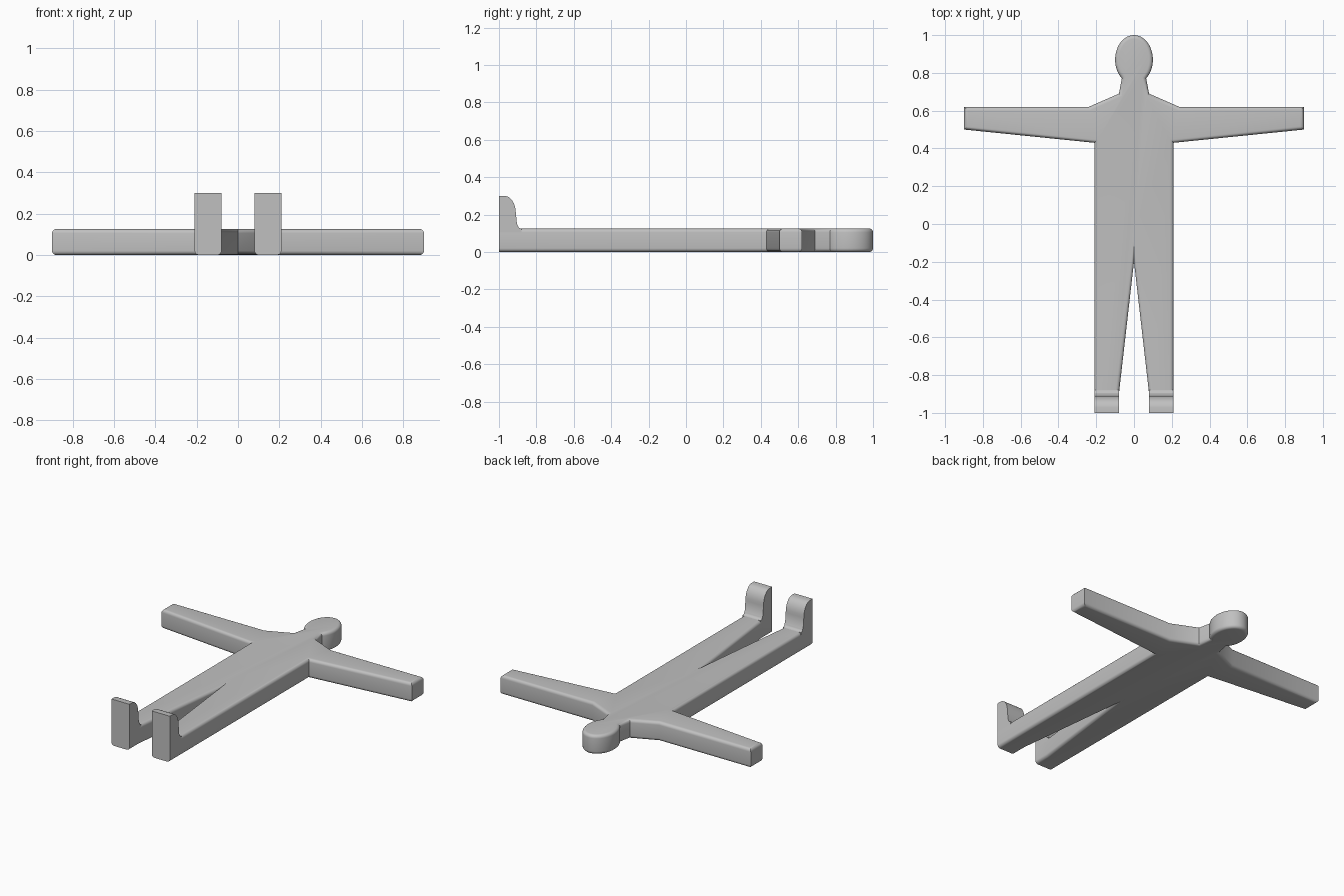
import bpy, bmesh, math
from mathutils import Vector

if "Cube" in bpy.data.objects:
    bpy.data.objects.remove(bpy.data.objects["Cube"])

H, R = 0.125, 0.02            # body thickness, rounded edge radius
HIP, INNER, TOE = 0.21, 0.08, -1.0

grey = bpy.data.materials.new("plain_grey")
grey.diffuse_color = (0.53, 0.53, 0.53, 1)
grey.use_nodes = True
grey.node_tree.nodes["Principled BSDF"].inputs["Base Color"].default_value = grey.diffuse_color


def finish(bm, name, angle):
    bmesh.ops.recalc_face_normals(bm, faces=bm.faces)
    mesh = bpy.data.meshes.new(name)
    bm.to_mesh(mesh)
    bm.free()
    mesh.materials.append(grey)
    ob = bpy.data.objects.new(name, mesh)
    bpy.context.collection.objects.link(ob)
    bpy.ops.object.select_all(action='DESELECT')
    ob.select_set(True)
    bpy.context.view_layer.objects.active = ob
    bpy.ops.object.shade_smooth_by_angle(angle=math.radians(angle))
    return ob


def inset(loop, d):
    """Mitred inset of a counter-clockwise outline; the flat sole edges stay put."""
    lines = []
    for a, b in zip(loop, loop[1:] + loop[:1]):
        t = (b - a).normalized()
        sole = abs(a.y - TOE) < 1e-5 and abs(b.y - TOE) < 1e-5
        lines.append((Vector((-t.y, t.x)), 0 if sole else d))
    out = []
    for i, p in enumerate(loop):
        (n1, d1), (n2, d2) = lines[i - 1], lines[i]
        det = n1.x * n2.y - n1.y * n2.x
        if abs(det) < 1e-4:
            out.append(p + n2 * d2)
        else:
            out.append(p + Vector((d1 * n2.y - d2 * n1.y, n1.x * d2 - n2.x * d1)) / det)
    return out


# Body outline: right half from crotch to crown, then mirrored
half = [(0, -0.2), (INNER, -0.9), (INNER, TOE), (HIP, TOE), (HIP, 0.43),
        (0.9, 0.5), (0.9, 0.62), (0.24, 0.62), (0.08, 0.69)]
SEG = 20
start = math.radians(-50)
for i in range(SEG + 1):      # oval head
    a = start + (math.pi / 2 - start) * i / SEG
    half.append((0.1 * math.cos(a) if i < SEG else 0, 0.87 + 0.13 * math.sin(a)))
outline = [Vector(p) for p in half] + [Vector((-x, y)) for x, y in half[-2:0:-1]]

# Body slab: stacked rings with rounded lower and upper edges
STEPS = 5
arc = [(R * (1 - math.sin(t)), R * (1 - math.cos(t)))
       for t in (math.pi / 2 * i / STEPS for i in range(STEPS + 1))]
rings = arc + [(d, H - z) for d, z in reversed(arc)]
bm = bmesh.new()
prev = None
for d, z in rings:
    ring = [bm.verts.new((p.x, p.y, z)) for p in inset(outline, d)]
    if prev is None:
        bm.faces.new(ring[::-1])
    else:
        for i in range(len(ring)):
            j = (i + 1) % len(ring)
            bm.faces.new((prev[i], prev[j], ring[j], ring[i]))
    prev = ring
bm.faces.new(prev)
finish(bm, "body", 30)

# Feet: upright side profile with rounded toe top and a fillet at the ankle
profile = [(TOE, H - R), (TOE, 0.3)]
for i in range(9):
    a = math.pi / 2 * (1 - i / 8)
    profile.append((-0.972 + 0.062 * math.cos(a), 0.21 + 0.09 * math.sin(a)))
profile.append((-0.904, 0.15))
for i in range(5):
    a = math.pi + math.pi / 2 * i / 4
    profile.append((-0.88 + 0.02 * math.cos(a), H + 0.02 + 0.02 * math.sin(a)))
profile.append((-0.88, H - R))

for side, name in ((-1, "left_foot"), (1, "right_foot")):
    bm = bmesh.new()
    a, b = ([bm.verts.new((side * x, y, z)) for y, z in profile] for x in (INNER, HIP))
    bm.faces.new(a)
    bm.faces.new(b[::-1])
    for i in range(len(a)):
        j = (i + 1) % len(a)
        bm.faces.new((a[i], b[i], b[j], a[j]))
    finish(bm, name, 40)
